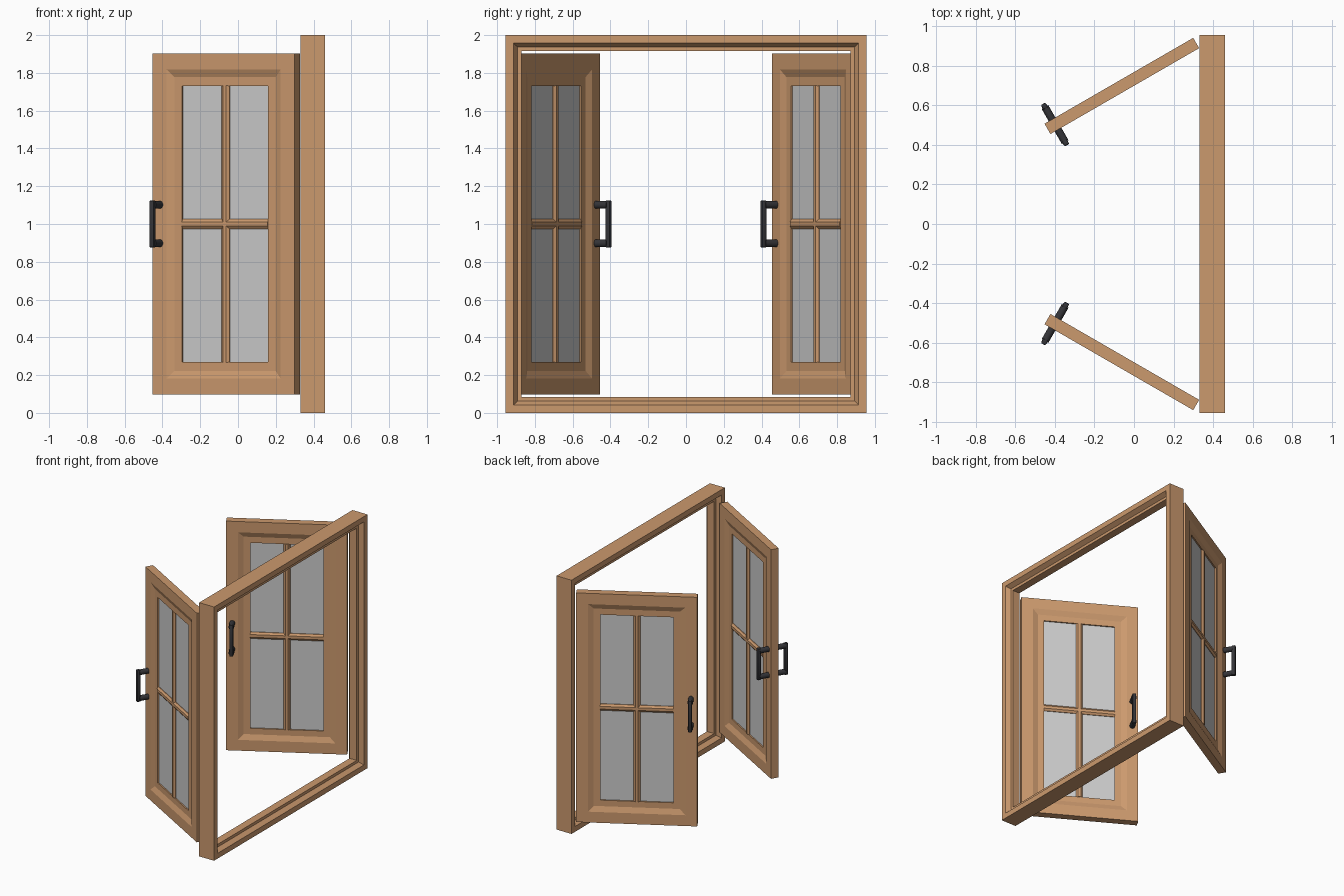
import bpy, bmesh, math
from mathutils import Matrix, Vector

if "Cube" in bpy.data.objects:
    bpy.data.objects.remove(bpy.data.objects["Cube"])

def material(name, rgb):
    m = bpy.data.materials.new(name)
    m.diffuse_color = (*rgb, 1)
    m.use_nodes = True
    m.node_tree.nodes["Principled BSDF"].inputs["Base Color"].default_value = m.diffuse_color
    return m

wood = material("wood", (0.60, 0.32, 0.155))
iron = material("dark_metal", (0.035, 0.035, 0.04))

def finish(name, bm, matrix, mat=None):
    bmesh.ops.recalc_face_normals(bm, faces=bm.faces)
    me = bpy.data.meshes.new(name)
    bm.to_mesh(me)
    bm.free()
    ob = bpy.data.objects.new(name, me)
    bpy.context.collection.objects.link(ob)
    ob.matrix_world = matrix
    if mat:
        me.materials.append(mat)
    return ob

def ring(name, w, h, half_profile, matrix):
    """Mitred rectangular frame; profile points are (inset, depth), mirrored in depth."""
    prof = half_profile + [(i, -d) for i, d in reversed(half_profile)]
    bm = bmesh.new()
    loops = [[bm.verts.new((sx * (w / 2 - i), d, sz * (h / 2 - i)))
              for sx, sz in ((-1, -1), (1, -1), (1, 1), (-1, 1))] for i, d in prof]
    for k, a in enumerate(loops):
        b = loops[(k + 1) % len(loops)]
        for j in range(4):
            n = (j + 1) % 4
            bm.faces.new((a[j], a[n], b[n], b[j]))
    return finish(name, bm, matrix, wood)

def box(bm, centre, size, bevel=0):
    m = Matrix.Translation(centre) @ Matrix.Diagonal((*size, 1))
    vs = bmesh.ops.create_cube(bm, size=1, matrix=m)["verts"]
    if bevel:
        edges = list({e for v in vs for e in v.link_edges})
        bmesh.ops.bevel(bm, geom=edges, offset=bevel, segments=2, profile=0.5, affect='EDGES')

def rod(bm, centre, axis, length, ra, rb, sides):
    """Faceted rod along axis, ra across and rb in depth."""
    rot = Vector((0, 0, 1)).rotation_difference(Vector(axis)).to_matrix().to_4x4()
    m = (Matrix.Translation(centre) @ rot @ Matrix.Diagonal((ra, rb, length, 1))
         @ Matrix.Rotation(math.pi / sides, 4, 'Z'))
    bmesh.ops.create_cone(bm, cap_ends=True, segments=sides, radius1=1, radius2=1, depth=1, matrix=m)

# outer frame, rebated on both sides
ring("outer_frame", 1.91, 2.0,
     [(0, -.065), (.042, -.065), (.063, -.031), (.085, -.031)],
     Matrix.Translation((.395, 0, 1)) @ Matrix.Rotation(math.pi / 2, 4, 'Z'))

# two open casements
for s, side in ((-1, "front"), (1, "back")):
    M = Matrix.Translation((-.0615, s * .698, 1)) @ Matrix.Rotation(s * math.pi / 6, 4, 'Z')

    # sash with sloped recess around the glass
    ring(side + "_sash", .868, 1.806,
         [(0, -.03), (.085, -.03), (.125, -.014), (.172, -.014)], M)

    # glass pane
    bm = bmesh.new()
    box(bm, (0, 0, 0), (.53, .008, 1.47))
    finish(side + "_glass", bm, M)

    # crossing glazing bars
    bm = bmesh.new()
    rod(bm, (0, 0, 0), (0, 0, 1), 1.464, .026, .021, 8)
    finish(side + "_vertical_bar", bm, M, wood)
    bm = bmesh.new()
    rod(bm, (0, 0, 0), (1, 0, 0), .526, .028, .021, 8)
    finish(side + "_horizontal_bar", bm, M, wood)

    # pull handle on each face
    for d, face in ((-1, "outer"), (1, "inner")):
        bm = bmesh.new()
        box(bm, (-.39, d * .107, 0), (.028, .028, .25), .007)
        for z in (-.102, .102):
            rod(bm, (-.39, d * .065, z), (0, 1, 0), .075, .02, .021, 12)
        ob = finish(f"{side}_{face}_handle", bm, M, iron)
        bpy.ops.object.select_all(action='DESELECT')
        ob.select_set(True)
        bpy.context.view_layer.objects.active = ob
        bpy.ops.object.shade_smooth_by_angle(angle=math.radians(40))
